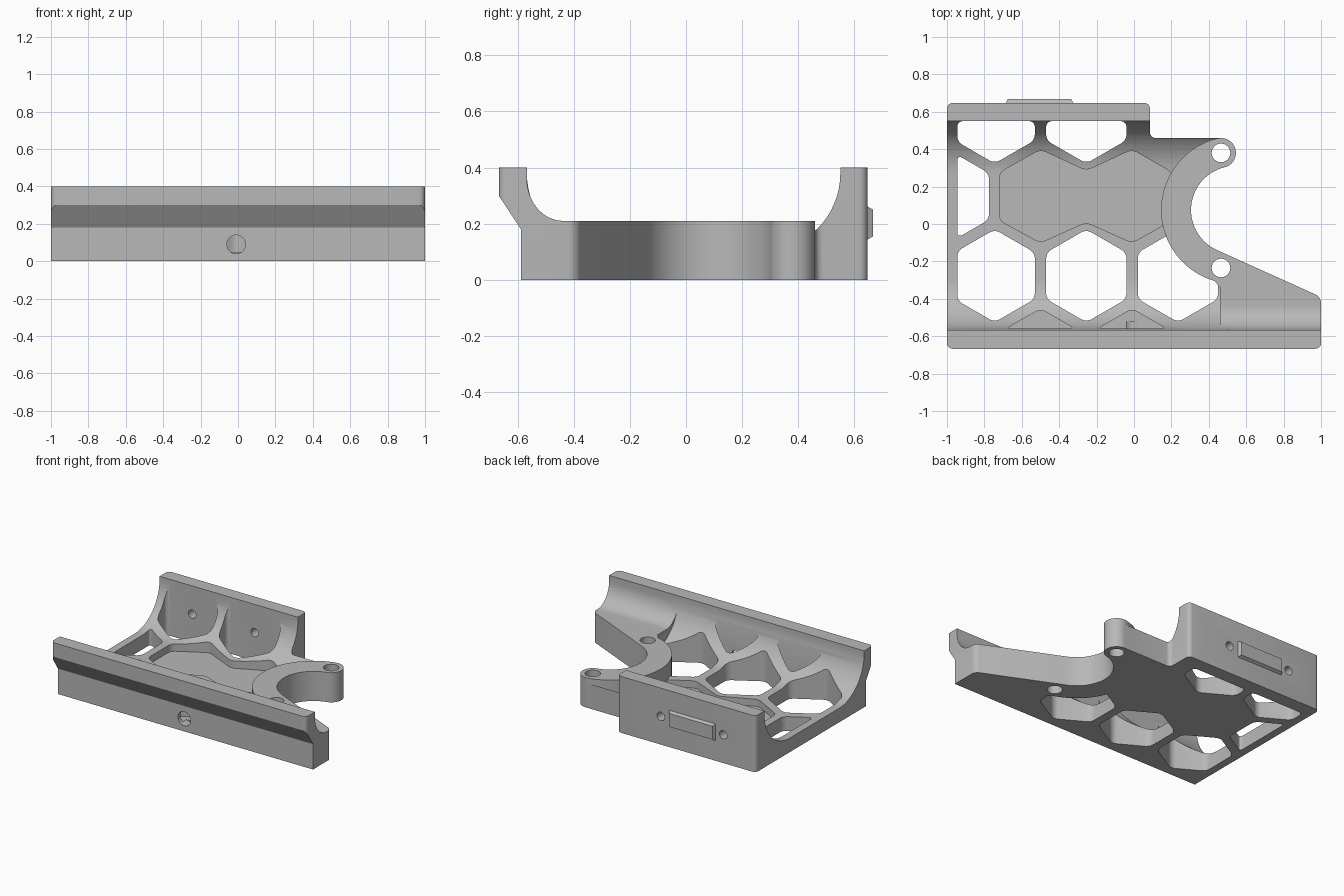
import bpy, bmesh
from math import sin, cos, radians, pi

cube = bpy.data.objects.get("Cube")
if cube:
    bpy.data.objects.remove(cube)

grey = bpy.data.materials.new("plain grey")
grey.use_nodes = True
color = (0.48, 0.48, 0.48, 1)
grey.diffuse_color = color
grey.node_tree.nodes["Principled BSDF"].inputs["Base Color"].default_value = color

PLACE = {"X": lambda a, b, h: (h, a, b),
         "Y": lambda a, b, h: (a, h, b),
         "Z": lambda a, b, h: (a, b, h)}


def prism(name, points, low, high, axis="Z", corners=(), radius=0.03):
    """Extrude an outline along an axis, rounding the listed corners."""
    bm = bmesh.new()
    rings = [[bm.verts.new(PLACE[axis](a, b, h)) for a, b in points] for h in (low, high)]
    bm.faces.new(rings[0])
    bm.faces.new(rings[1])
    edges, n = [], len(points)
    for i in range(n):
        j = (i + 1) % n
        bm.faces.new((rings[0][i], rings[0][j], rings[1][j], rings[1][i]))
    for i in corners:
        edges.append(bm.edges.get((rings[0][i], rings[1][i])))
    bmesh.ops.recalc_face_normals(bm, faces=bm.faces)
    if edges:
        bmesh.ops.bevel(bm, geom=edges, offset=radius, segments=5, profile=0.5, affect="EDGES")
    mesh = bpy.data.meshes.new(name)
    bm.to_mesh(mesh)
    bm.free()
    obj = bpy.data.objects.new(name, mesh)
    bpy.context.collection.objects.link(obj)
    mesh.materials.append(grey)
    return obj


def combine(target, other, operation):
    """Apply a boolean and discard the helper."""
    mod = target.modifiers.new("combine", "BOOLEAN")
    mod.operation, mod.solver, mod.object = operation, "EXACT", other
    bpy.context.view_layer.objects.active = target
    bpy.ops.object.modifier_apply(modifier=mod.name)
    bpy.data.objects.remove(other)


def arc(cx, cy, rx, ry, start, end, steps):
    angles = [radians(start + (end - start) * i / steps) for i in range(steps + 1)]
    return [(cx + rx * cos(t), cy + ry * sin(t)) for t in angles]


def circle(cx, cy, r):
    return arc(cx, cy, r, r, 0, 345, 23)


def clip(points, axis, limit, sign):
    """Keep the part of an outline on one side of a line."""
    out = []
    for p, q in zip(points, points[1:] + points[:1]):
        dp, dq = sign * (p[axis] - limit), sign * (q[axis] - limit)
        if dp >= 0:
            out.append(p)
        if dp * dq < 0:
            t = dp / (dp - dq)
            out.append((p[0] + t * (q[0] - p[0]), p[1] + t * (q[1] - p[1])))
    return out


def hexagon(cx, cy):
    points = arc(cx, cy, 0.248, 0.248, 30, 330, 5)
    for axis, limit, sign in ((0, -0.945, 1), (1, 0.55, -1), (1, -0.56, 1)):
        points = clip(points, axis, limit, sign)
    return points


def cut_pocket(target, points, floor):
    combine(target, prism("cutter", points, floor, 0.6, corners=range(len(points))), "DIFFERENCE")


# Cross-sections: front wall with overhanging lip, then a low or raised deck
lip = [(-0.588, 0), (-0.588, 0.18), (-0.667, 0.30), (-0.667, 0.4), (-0.567, 0.4)]
low_section = (lip + arc(-0.287, 0.38, 0.28, 0.28, 180, 270, 16)
               + arc(0.27, 0.38, 0.28, 0.28, 270, 360, 16)
               + [(0.55, 0.4), (0.647, 0.4), (0.647, 0)])
raised_section = lip + arc(-0.437, 0.36, 0.13, 0.15, 180, 270, 14) + [(0.6, 0.21), (0.6, 0)]

# Low tray with rear wall
ring_x, ring_y = 0.54, 0.075
outline = ([(-1, -0.667), (0.5, -0.667), (0.5, -0.26)]
           + arc(ring_x, ring_y, 0.315, 0.315, 256, 104, 24)
           + [(0.465, 0.46), (0.085, 0.46), (0.085, 0.647), (-1, 0.647)])
last = len(outline) - 1
tray = prism("tray_frame", low_section, -1.1, 1.1, "X")
combine(tray, prism("outline", outline, -0.1, 0.6, corners=(0, last - 2, last - 1, last),
                    radius=0.03), "INTERSECT")

# Honeycomb openings, centre recess and front pockets
pitch, row = 0.49, 0.4244
for i in range(3):
    cut_pocket(tray, hexagon(-0.745 + pitch * i, -0.277), -0.2)
for i in range(2):
    cut_pocket(tray, hexagon(-0.745 + pitch * i, -0.277 + 2 * row), -0.2)
    cut_pocket(tray, hexagon(-0.5 + pitch * i, -0.277 - row), 0.05)
cut_pocket(tray, hexagon(-0.99, -0.277 + row), -0.2)
panel = [(-0.5, 0.398), (-0.255, 0.285), (-0.01, 0.398), (0.205, 0.275), (0.205, 0.02),
         (-0.01, -0.1), (-0.255, 0.01), (-0.5, -0.1), (-0.72, 0.02), (-0.72, 0.275)]
cut_pocket(tray, panel, 0.05)

# Raised arm and open clamp ring
ring = ([(0.46, -0.667), (1, -0.667), (1, -0.39)]
        + arc(ring_x, ring_y, 0.235, 0.235, 246, 104, 28)
        + arc(0.465, 0.38, 0.08, 0.08, 284, 464, 16)[1:]
        + arc(ring_x, ring_y, 0.395, 0.395, 104, 254, 36)[1:]
        + [(0.46, -0.34)])
arm = prism("arm", raised_section, -1.1, 1.1, "X")
combine(arm, prism("outline", ring, -0.1, 0.6, corners=(1, 2)), "INTERSECT")
combine(tray, arm, "UNION")

# Screw holes: ring ends, rear wall and front wall
for y in (0.38, -0.235):
    combine(tray, prism("cutter", circle(0.465, y, 0.05), -0.1, 0.5), "DIFFERENCE")
for x in (-0.745, -0.255):
    combine(tray, prism("cutter", circle(x, 0.2, 0.03), 0.5, 0.7, "Y"), "DIFFERENCE")
combine(tray, prism("cutter", circle(-0.01, 0.09, 0.05), -0.7, -0.52, "Y"), "DIFFERENCE")

# Raised rear plate with sloped rim
plate = prism("rear_plate", [(-0.69, 0.14), (-0.32, 0.14), (-0.32, 0.265), (-0.69, 0.265)],
              0.64, 0.667, "Y")
for v in plate.data.vertices:
    if v.co.y > 0.65:
        v.co.x += 0.015 if v.co.x < -0.5 else -0.015
        v.co.z += 0.015 if v.co.z < 0.2 else -0.015

for obj in (tray, plate):
    bpy.ops.object.select_all(action="DESELECT")
    obj.select_set(True)
    bpy.context.view_layer.objects.active = obj
    bpy.ops.object.shade_smooth_by_angle(angle=pi / 6)
